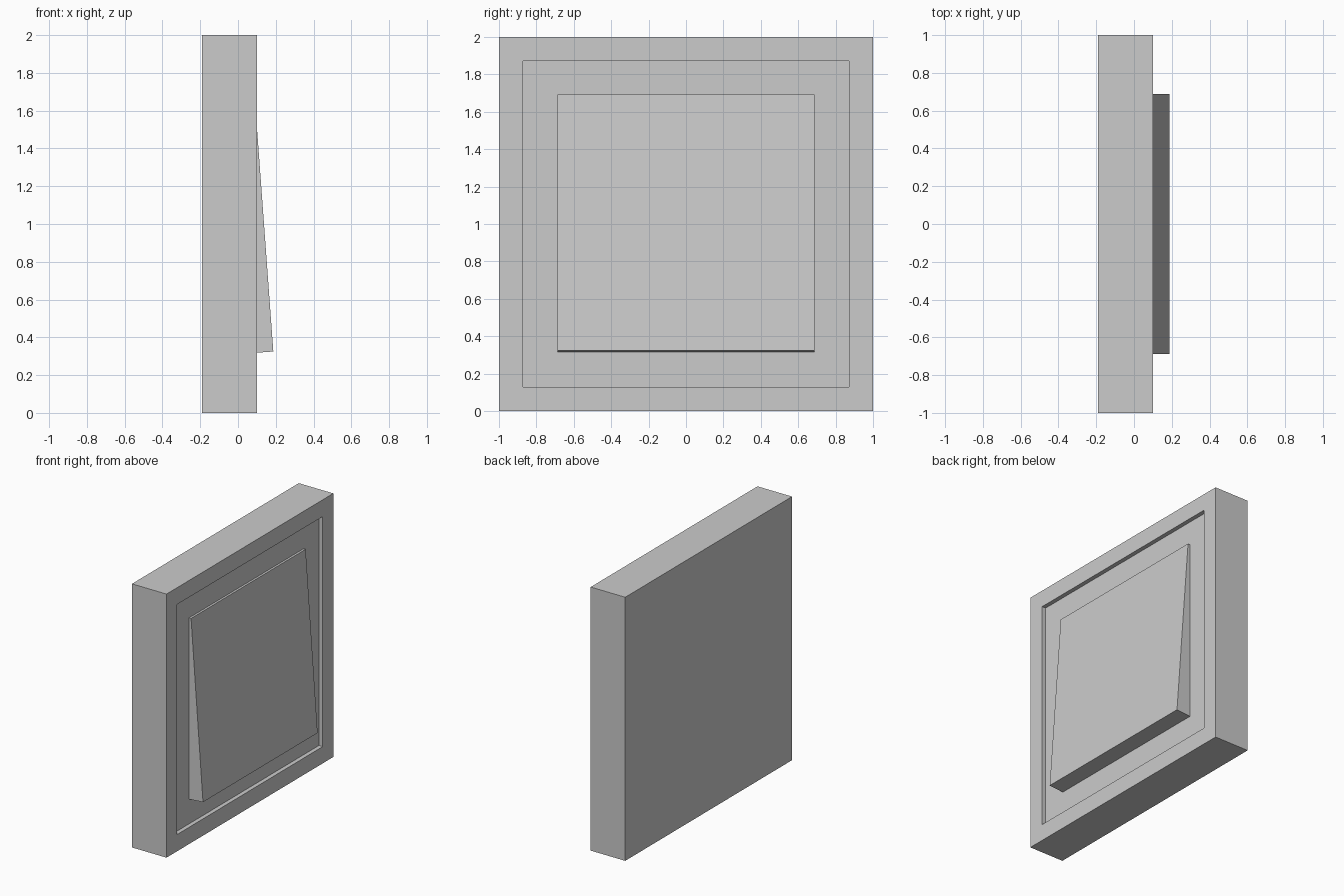
import bpy, bmesh
from mathutils import Vector

if "Cube" in bpy.data.objects:
    bpy.data.objects.remove(bpy.data.objects["Cube"])


def make_object(name, bm):
    bmesh.ops.recalc_face_normals(bm, faces=bm.faces)
    mesh = bpy.data.meshes.new(name)
    bm.to_mesh(mesh)
    bm.free()
    obj = bpy.data.objects.new(name, mesh)
    bpy.context.collection.objects.link(obj)
    return obj


def extrude_profile(name, points, half_width):
    """Extrude an (x, z) outline symmetrically along y."""
    bm = bmesh.new()
    face = bm.faces.new([bm.verts.new((x, -half_width, z)) for x, z in points])
    result = bmesh.ops.extrude_face_region(bm, geom=[face], use_keep_orig=True)
    moved = [g for g in result["geom"] if isinstance(g, bmesh.types.BMVert)]
    bmesh.ops.translate(bm, verts=moved, vec=(0, 2 * half_width, 0))
    return make_object(name, bm)


# Wall plate with a shallow square recess in its +x face
BACK, FRONT, FLOOR = -0.19, 0.10, 0.068
bm = bmesh.new()
bmesh.ops.create_cube(bm, size=1)
bmesh.ops.scale(bm, verts=bm.verts, vec=(FRONT - BACK, 2, 2))
bmesh.ops.translate(bm, verts=bm.verts, vec=((FRONT + BACK) / 2, 0, 1))
bm.normal_update()
panel = max(bm.faces, key=lambda f: f.calc_center_median().x)
bmesh.ops.inset_region(bm, faces=[panel], thickness=0.18)
result = bmesh.ops.extrude_face_region(bm, geom=[panel])
moved = [g for g in result["geom"] if isinstance(g, bmesh.types.BMVert)]
bmesh.ops.translate(bm, verts=moved, vec=Vector((FLOOR - FRONT, 0, 0)))
if panel.is_valid:
    bmesh.ops.delete(bm, geom=[panel], context='FACES_ONLY')
make_object("wall_plate", bm)

# Tilted rocker, seated just into the recess floor
extrude_profile("rocker", [
    (0.187, 0.325), (0.087, 1.692), (0.062, 1.690), (0.062, 0.316),
], 0.687)
